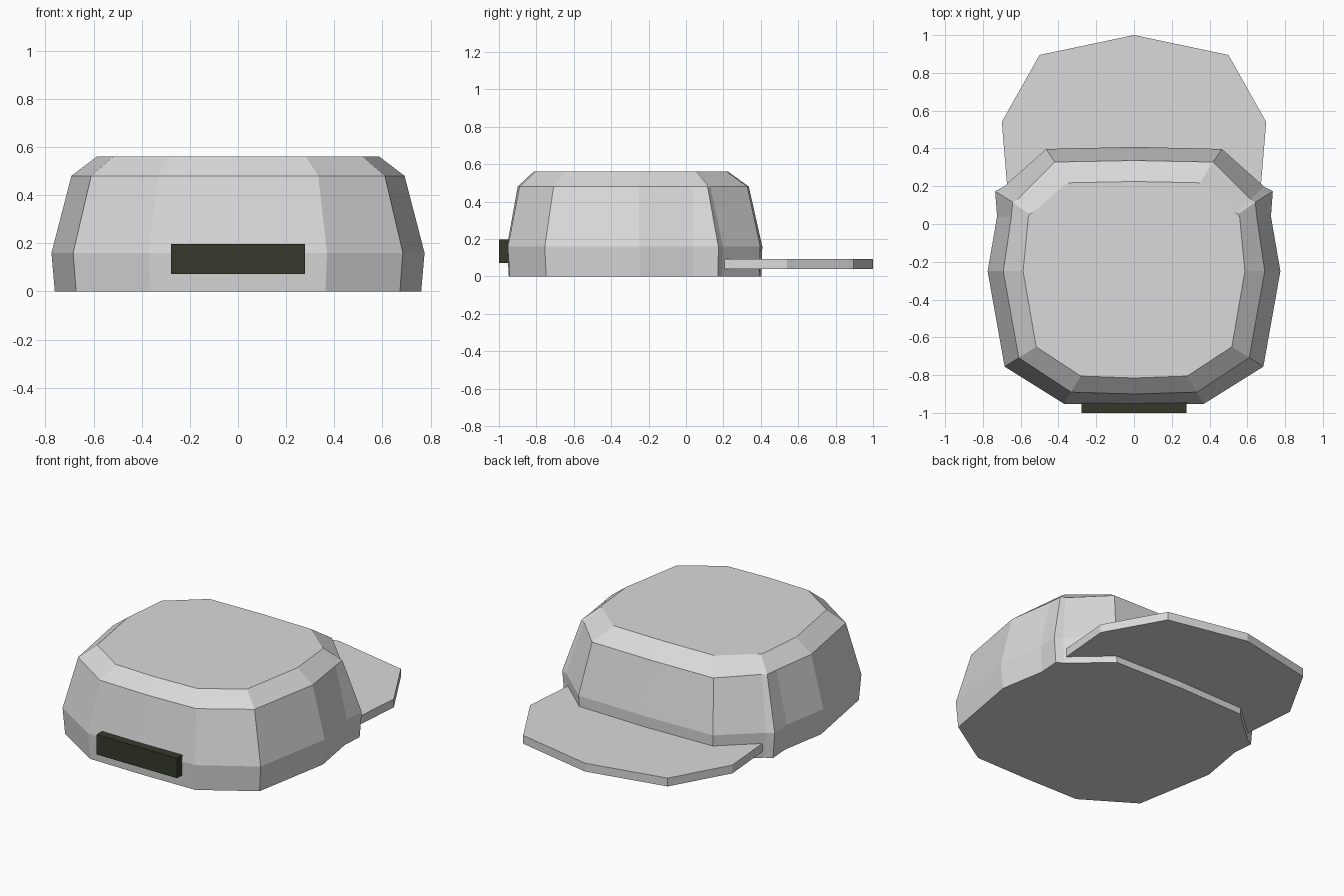
import bpy, bmesh

if "Cube" in bpy.data.objects:
    bpy.data.objects.remove(bpy.data.objects["Cube"])


def material(name, rgb):
    m = bpy.data.materials.new(name)
    m.diffuse_color = (*rgb, 1.0)
    m.use_nodes = True
    m.node_tree.nodes["Principled BSDF"].inputs["Base Color"].default_value = m.diffuse_color
    return m


def mirrored(half):
    """Full outline from its right half, listed front centre to back centre."""
    return half + [(-x, y) for x, y in reversed(half) if x > 0]


def loft(name, rings, mat):
    """Skin stacked (outline, z) rings and cap both ends."""
    bm = bmesh.new()
    loops = [[bm.verts.new((x, y, z)) for x, y in pts] for pts, z in rings]
    n = len(loops[0])
    for a, b in zip(loops, loops[1:]):
        for i in range(n):
            j = (i + 1) % n
            bm.faces.new((a[i], a[j], b[j], b[i]))
    bm.faces.new(loops[0][::-1])
    bm.faces.new(loops[-1])
    bmesh.ops.recalc_face_normals(bm, faces=bm.faces[:])
    me = bpy.data.meshes.new(name)
    bm.to_mesh(me)
    bm.free()
    me.materials.append(mat)
    ob = bpy.data.objects.new(name, me)
    bpy.context.collection.objects.link(ob)
    return ob


fabric = material("light grey fabric", (0.70, 0.70, 0.70))
dark = material("dark olive", (0.035, 0.042, 0.024))

# Crown: widest just above the hem, tapering to a flat top
wide = [(0, -0.957), (0.37, -0.952), (0.685, -0.755), (0.775, -0.25), (0.725, 0.04),
        (0.735, 0.173), (0.69, 0.197), (0.465, 0.397), (0, 0.408)]
shoulder = [(0, -0.90), (0.333, -0.89), (0.61, -0.708), (0.692, -0.25), (0.65, 0.035),
            (0.642, 0.115), (0.617, 0.13), (0.42, 0.328), (0, 0.336)]
top = [(0, -0.815), (0.282, -0.805), (0.518, -0.65), (0.587, -0.25), (0.56, 0.03),
       (0.553, 0.052), (0.537, 0.06), (0.35, 0.218), (0, 0.225)]
hem = [(x * 0.982, y * 0.99) for x, y in wide]
loft("crown", [(mirrored(hem), 0.0), (mirrored(wide), 0.16),
               (mirrored(shoulder), 0.48), (mirrored(top), 0.56)], fabric)

# Brim: flat plate whose inner edge is tucked into the crown
brim = mirrored([(0, 0.33), (0.43, 0.32), (0.672, 0.205), (0.70, 0.54),
                 (0.50, 0.895), (0, 1.0)])
loft("brim", [(brim, 0.04), (brim, 0.092)], fabric)

# Strap panel opposite the brim
panel = [(-0.278, -1.0), (0.278, -1.0), (0.278, -0.94), (-0.278, -0.94)]
loft("strap_panel", [(panel, 0.072), (panel, 0.197)], dark)
